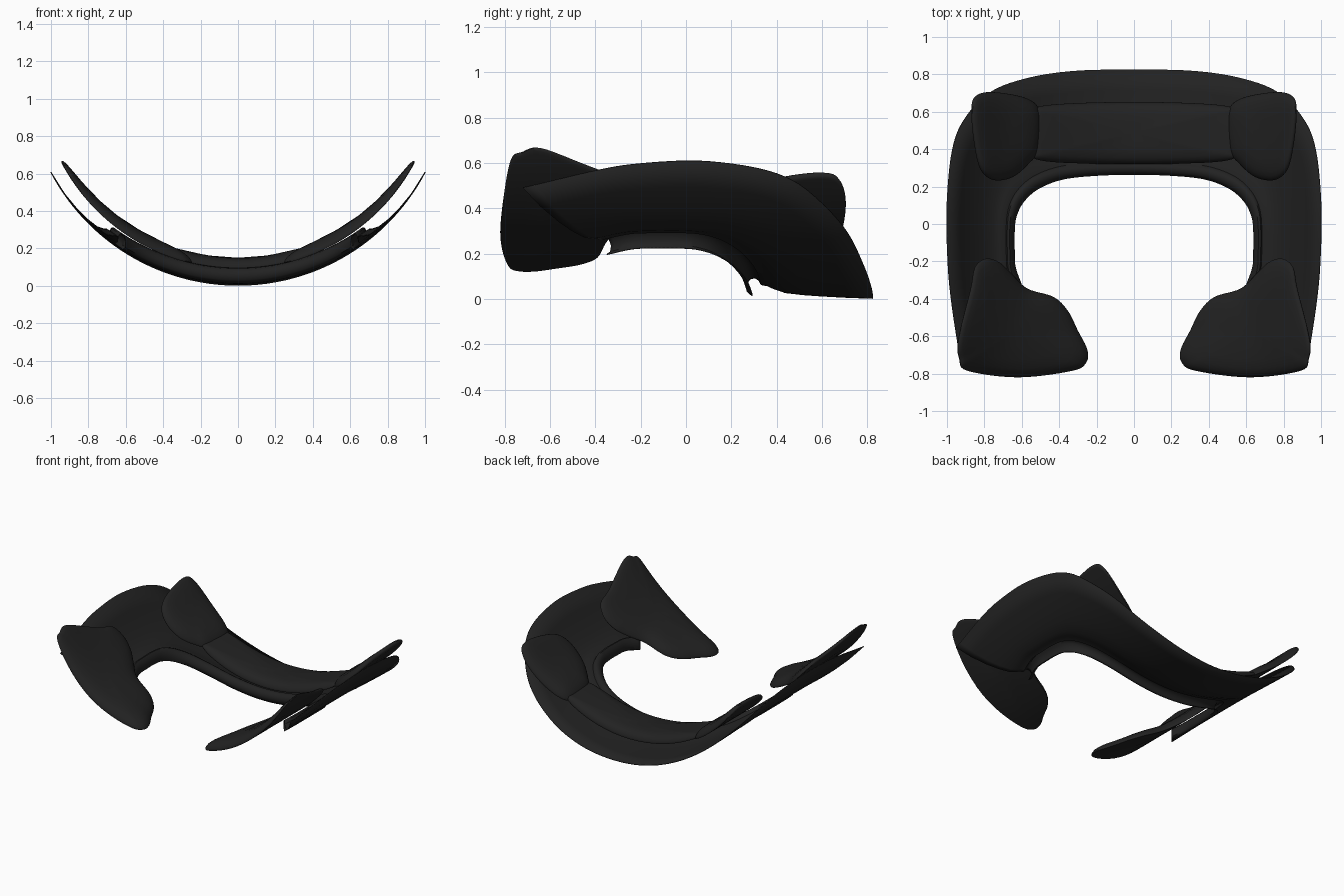
import bpy
import bmesh
from math import sqrt
from mathutils import Vector

cube = bpy.data.objects.get("Cube")
if cube:
    bpy.data.objects.remove(cube, do_unlink=True)

black = bpy.data.materials.new("soft_black")
black.use_nodes = True
COLOUR = (0.016, 0.016, 0.016, 1)
black.diffuse_color = COLOUR
bsdf = black.node_tree.nodes["Principled BSDF"]
bsdf.inputs["Base Color"].default_value = COLOUR
bsdf.inputs["Roughness"].default_value = 0.8


def arc(x, radius, base):
    """Height of the round trough that every part is bent along."""
    return base + radius - sqrt(radius * radius - x * x)


def spline(points, steps, closed=False):
    """Smooth curve through 2D points."""
    p = [Vector(q) for q in points]
    if closed:
        p = [p[-1]] + p + p[:2]
    else:
        p = [Vector((-p[1].x, p[1].y))] + p + [2 * p[-1] - p[-2]]
    out = []
    for a, b, c, d in zip(p, p[1:], p[2:], p[3:]):
        for i in range(steps):
            t = i / steps
            out.append(0.5 * (2 * b + (c - a) * t + (2 * a - 5 * b + 4 * c - d) * t ** 2
                              + (3 * b - a - 3 * c + d) * t ** 3))
    if not closed:
        out.append(p[-2])
    return out


def finish(name, bm, mirror):
    bmesh.ops.recalc_face_normals(bm, faces=bm.faces)
    mesh = bpy.data.meshes.new(name)
    bm.to_mesh(mesh)
    bm.free()
    mesh.materials.append(black)
    obj = bpy.data.objects.new(name, mesh)
    bpy.context.collection.objects.link(obj)
    if mirror:
        obj.modifiers.new("Mirror", 'MIRROR').merge_threshold = 0.001
    bpy.ops.object.select_all(action='DESELECT')
    obj.select_set(True)
    bpy.context.view_layer.objects.active = obj
    bpy.ops.object.shade_smooth_by_angle(angle=0.9)
    return obj


def bridge(bm, first, second, closed):
    n = len(first)
    for i in range(n if closed else n - 1):
        j = (i + 1) % n
        bm.faces.new((first[i], first[j], second[j], second[i]))


def pad(name, outline, centre, height, mirror):
    """Cushion with a rounded top over a bent, flat underside."""
    bm = bmesh.new()
    rim = spline(outline, 6, True)
    centre = Vector(centre)
    radii = (0.3, 0.6, 0.8, 0.9, 0.96, 0.99)

    def ring(t, lift):
        out = []
        for q in rim:
            v = centre.lerp(q, t)
            out.append(bm.verts.new((v.x, v.y, arc(v.x, 1.07, 0.09) + lift)))
        return out

    edge = ring(1, 0.006)
    for top in (True, False):
        def lift(t):
            return height * sqrt(1 - t ** 5) if top else 0
        loops = [ring(t, lift(t)) for t in radii] + [edge]
        for a, b in zip(loops, loops[1:]):
            bridge(bm, a, b, True)
        hub = bm.verts.new((centre.x, centre.y, arc(centre.x, 1.07, 0.09) + lift(0)))
        for i, v in enumerate(loops[0]):
            bm.faces.new((hub, v, loops[0][(i + 1) % len(rim)]))
    return finish(name, bm, mirror)


# Bent U-shaped shell with a rolled lip along the inner edge
inner = [(0, .265), (.2, .26), (.38, .24), (.51, .19), (.59, .12),
         (.63, .04), (.64, -.04), (.64, -.14), (.635, -.23), (.6, -.33)]
outer = [(0, .825), (.3, .82), (.55, .785), (.76, .71), (.9, .57),
         (.97, .4), (1, .1), (.995, -.2), (.975, -.42), (.93, -.72)]
section = [(1, 0), (.8, .004), (.6, .01), (.45, .016), (.31, .025), (.22, .042),
           (.17, .055), (.12, .06), (.1, .08), (.07, .09), (.03, .085),
           (0, .06), (.01, .03), (.05, .01)]
inner_path, outer_path = spline(inner, 6), spline(outer, 6)
bm = bmesh.new()
rows = []
for s, lift in section:
    row = []
    for a, b in zip(inner_path, outer_path):
        v = a.lerp(b, s)
        row.append(bm.verts.new((v.x, v.y, arc(v.x, 1.13, 0.003) + lift)))
    rows.append(row)
for a, b in zip(rows, rows[1:]):
    bridge(bm, a, b, False)
shell = finish("bent_shell", bm, True)
solid = shell.modifiers.new("Thickness", 'SOLIDIFY')
solid.thickness = 0.005
solid.offset = 0

# Pair of front cushions
pad("front_pads",
    [(.79, -.185), (.85, -.23), (.875, -.35), (.94, -.615), (.935, -.72),
     (.89, -.785), (.62, -.82), (.33, -.785), (.255, -.74), (.25, -.67),
     (.3, -.57), (.353, -.465), (.43, -.39), (.57, -.345), (.66, -.26), (.72, -.205)],
    (.65, -.58), 0.07, True)

# Pair of rear corner cushions
pad("rear_pads",
    [(.5, .59), (.57, .67), (.75, .705), (.845, .685), (.87, .61), (.855, .43),
     (.82, .29), (.75, .235), (.65, .25), (.565, .32), (.51, .4)],
    (.69, .48), 0.07, True)

# Long cushion between the rear corners
half = [(.2, .65), (.5, .63), (.55, .58), (.55, .4), (.5, .34), (.2, .322)]
pad("rear_centre_pad", half + [(-x, y) for x, y in reversed(half)],
    (0, .49), 0.06, False)
